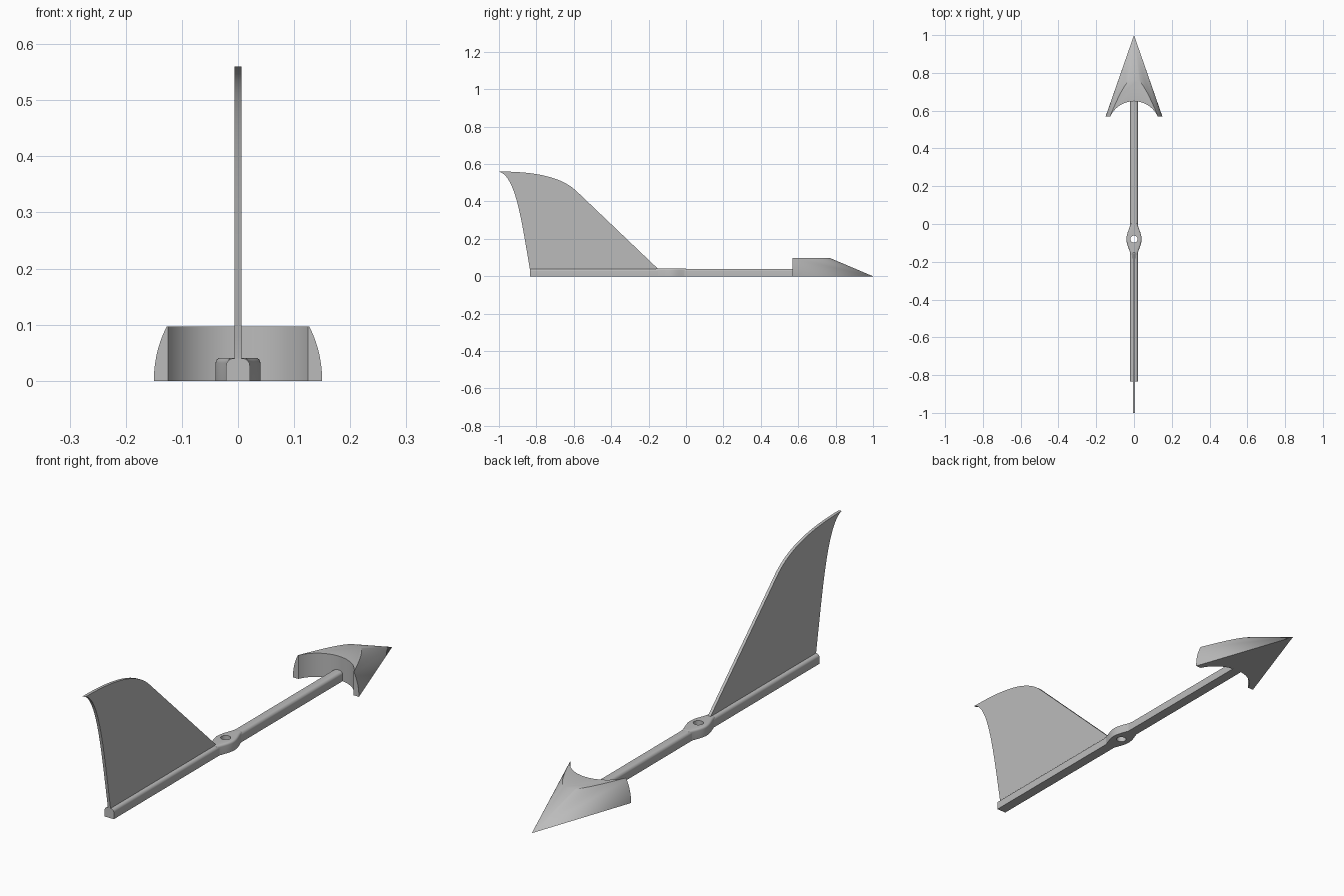
import bpy, bmesh, math
from mathutils import Matrix, Vector
from mathutils.geometry import interpolate_bezier

cube = bpy.data.objects.get("Cube")
if cube:
    bpy.data.objects.remove(cube)

grey = bpy.data.materials.new("plain grey")
grey.use_nodes = True
colour = (0.5, 0.5, 0.5, 1)
grey.diffuse_color = colour
grey.node_tree.nodes["Principled BSDF"].inputs["Base Color"].default_value = colour


def finish(name, bm):
    bmesh.ops.recalc_face_normals(bm, faces=bm.faces)
    mesh = bpy.data.meshes.new(name)
    bm.to_mesh(mesh)
    bm.free()
    mesh.materials.append(grey)
    obj = bpy.data.objects.new(name, mesh)
    bpy.context.collection.objects.link(obj)
    return obj


def select_only(obj):
    bpy.ops.object.select_all(action='DESELECT')
    obj.select_set(True)
    bpy.context.view_layer.objects.active = obj


def prism(name, points, direction):
    """Extrude a closed outline along a direction."""
    bm = bmesh.new()
    face = bm.faces.new([bm.verts.new(p) for p in points])
    new = bmesh.ops.extrude_face_region(bm, geom=[face])["geom"]
    bmesh.ops.translate(bm, vec=direction,
                        verts=[v for v in new if isinstance(v, bmesh.types.BMVert)])
    return finish(name, bm)


def drill(obj, y, radius):
    """Cut a vertical round hole on the centre line."""
    bm = bmesh.new()
    bmesh.ops.create_cone(bm, cap_ends=True, segments=64, radius1=radius, radius2=radius,
                          depth=1, matrix=Matrix.Translation((0, y, 0)))
    cutter = finish("cutter", bm)
    cutter.hide_render = True
    mod = obj.modifiers.new("cut", 'BOOLEAN')
    mod.operation, mod.solver, mod.object = 'DIFFERENCE', 'EXACT', cutter
    select_only(obj)
    bpy.ops.object.modifier_apply(modifier=mod.name)
    bpy.data.objects.remove(cutter)


def smooth(obj):
    select_only(obj)
    bpy.ops.object.shade_smooth_by_angle(angle=math.radians(30))


HOLE_Y, HOLE_R = -0.08, 0.019

# Shaft: flat underside, rounded upper corners
arc = [(0.008 + 0.013 * math.cos(a), 0.027 + 0.013 * math.sin(a))
       for a in (math.pi / 2 * i / 8 for i in range(9))]
half = [(0.021, 0)] + arc
outline = half + [(-x, z) for x, z in reversed(half)]
shaft = prism("shaft", [(x, -0.835, z) for x, z in outline], (0, 1.51, 0))
drill(shaft, HOLE_Y, HOLE_R)
smooth(shaft)

# Pivot boss: swelling around the hole with a softened top rim
side = [(0.018 + 0.022 * math.cos(math.pi / 2 * t) ** 1.5, HOLE_Y + 0.085 * t)
        for t in (i / 10 - 1 for i in range(21))]
boss = prism("pivot_boss", [(x, y, 0) for x, y in side] +
             [(-x, y, 0) for x, y in reversed(side)], (0, 0, 0.041))
bm = bmesh.new()
bm.from_mesh(boss.data)
rim = [e for e in bm.edges if all(v.co.z > 0.03 for v in e.verts)]
bmesh.ops.bevel(bm, geom=rim, offset=0.009, segments=4, profile=0.5, affect='EDGES')
bm.to_mesh(boss.data)
bm.free()
drill(boss, HOLE_Y, HOLE_R)
smooth(boss)

# Tail fin: thin swept plate
tip = Vector((-0.006, -1, 0.56))


def curve(*points):
    return interpolate_bezier(*[Vector((-0.006, y, z)) for y, z in points], 20)


rear = curve((-0.835, 0.04), (-0.88, 0.30), (-0.91, 0.535), (-1, 0.56))
crest = curve((-1, 0.56), (-0.8, 0.56), (-0.66, 0.53), (-0.58, 0.45))
root = [Vector((-0.006, -0.15, 0.04)), Vector((-0.006, -0.15, 0.02)),
        Vector((-0.006, -0.835, 0.02))]
fin = prism("tail_fin", rear + crest[1:] + root, (0.012, 0, 0))
smooth(fin)

# Arrow head: half of an oval cone, flattened on top, notched behind
bm = bmesh.new()
bmesh.ops.create_cone(bm, cap_ends=True, segments=96, radius1=1, radius2=0, depth=1)
bm.transform(Matrix.Translation((0, 0.785, 0)) @ Matrix.Diagonal((0.15, 0.43, 0.182, 1))
             @ Matrix.Rotation(-math.pi / 2, 4, 'X'))
for height, normal in ((0, (0, 0, -1)), (0.097, (0, 0, 1))):
    cut = bmesh.ops.bisect_plane(bm, geom=bm.verts[:] + bm.edges[:] + bm.faces[:],
                                 dist=1e-6, plane_co=(0, 0, height), plane_no=normal,
                                 clear_outer=True)["geom_cut"]
    open_edges = [e for e in bm.edges if e.is_boundary]
    bmesh.ops.holes_fill(bm, edges=open_edges, sides=0)
head = finish("arrow_head", bm)
drill(head, 0.512, 0.138)
smooth(head)
